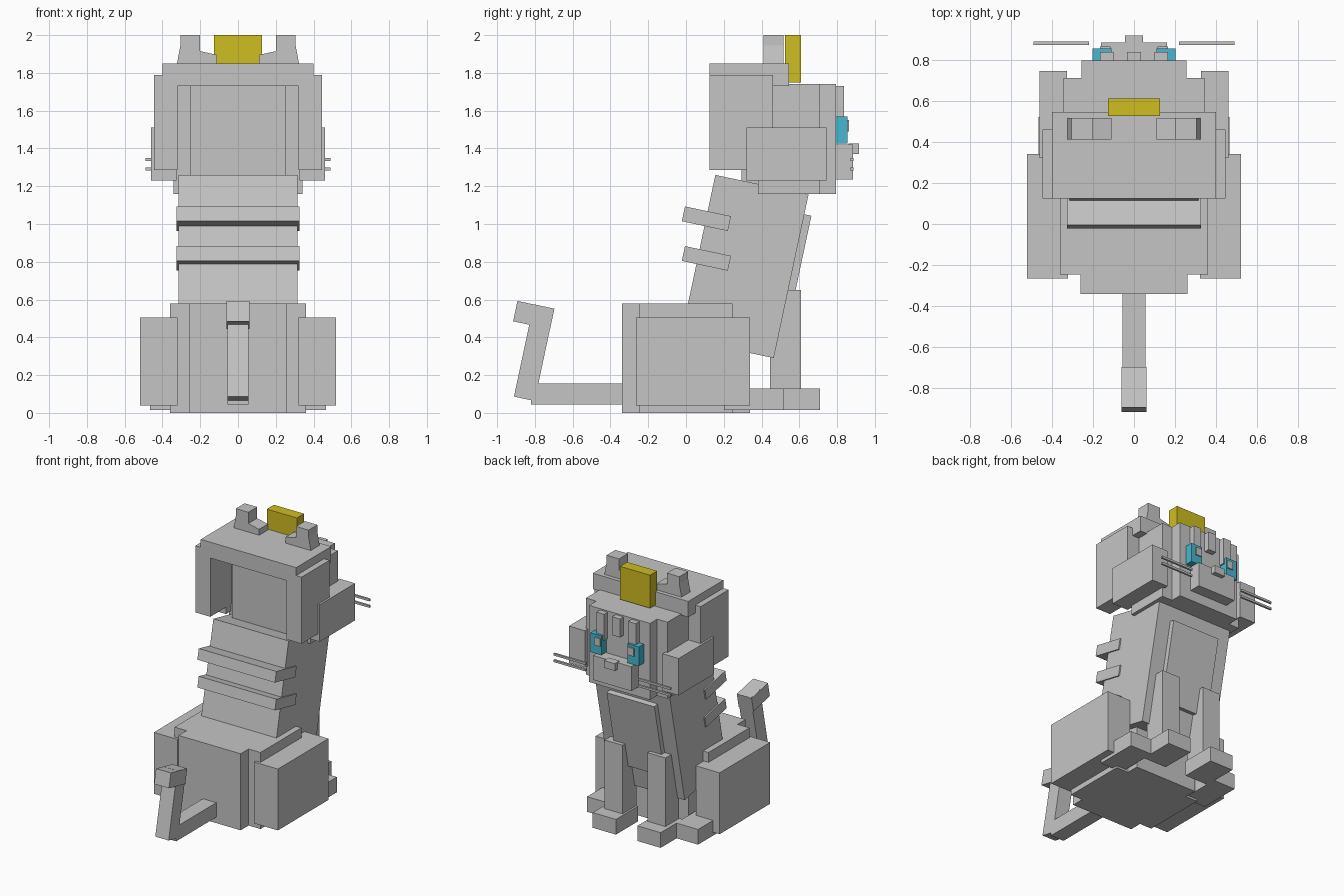
import bpy, bmesh
from math import radians
from mathutils import Matrix, Vector

cube = bpy.data.objects.get("Cube")
if cube:
    bpy.data.objects.remove(cube, do_unlink=True)


def material(name, color):
    m = bpy.data.materials.new(name)
    m.use_nodes = True
    m.diffuse_color = (*color, 1)
    m.node_tree.nodes["Principled BSDF"].inputs["Base Color"].default_value = (*color, 1)
    return m


GREY = material("grey", (0.56, 0.56, 0.56))
YELLOW = material("yellow", (0.62, 0.51, 0.015))
CYAN = material("cyan", (0.06, 0.48, 0.62))
LEAN = Matrix.Rotation(radians(-12), 4, 'X')


def finish(name, bm, mat):
    bmesh.ops.recalc_face_normals(bm, faces=bm.faces)
    me = bpy.data.meshes.new(name)
    bm.to_mesh(me)
    bm.free()
    me.materials.append(mat)
    ob = bpy.data.objects.new(name, me)
    bpy.context.collection.objects.link(ob)
    return ob


def block(name, x, y, z, mat=GREY):
    """Upright box from (low, high) ranges."""
    bm = bmesh.new()
    size = [r[1] - r[0] for r in (x, y, z)]
    mid = Vector([(r[0] + r[1]) / 2 for r in (x, y, z)])
    bmesh.ops.create_cube(bm, size=1, matrix=Matrix.Translation(mid) @ Matrix.Diagonal((*size, 1)))
    return finish(name, bm, mat)


def wide(name, half, y, z, mat=GREY):
    return block(name, (-half, half), y, z, mat)


def pair(name, x, y, z, mat=GREY):
    block("left_" + name, x, y, z, mat)
    block("right_" + name, (-x[1], -x[0]), y, z, mat)


def leaning(name, half, y, z, depth, height):
    """Centred box tipped along the slope of the back."""
    bm = bmesh.new()
    bmesh.ops.create_cube(bm, size=1, matrix=Matrix.Translation((0, y, z)) @ LEAN
                          @ Matrix.Diagonal((2 * half, depth, height, 1)))
    return finish(name, bm, GREY)


# Hindquarters
wide("hips_wide", 0.36, (-0.245, 0.245), (0, 0.58))
wide("hips_long", 0.26, (-0.34, 0.34), (0, 0.58))
pair("haunch", (0.32, 0.52), (-0.265, 0.34), (0.04, 0.505))
pair("hind_foot", (0.28, 0.465), (0.2, 0.52), (0.015, 0.13))

# Front legs
pair("front_leg", (0.105, 0.255), (0.445, 0.61), (0.1, 0.65))
pair("front_paw", (0.09, 0.285), (0.445, 0.71), (0.015, 0.13))

# Leaning torso, chest plate and back ridges
leaning("torso", 0.315, 0.31, 0.775, 0.504, 0.884)
leaning("chest_plate", 0.2, 0.555, 0.765, 0.097, 0.59)
for i, z in enumerate((0.818, 1.028)):
    leaning(f"back_ridge_{i + 1}", 0.325, 0.108, z, 0.249, 0.08)

# Tail
wide("tail_base", 0.056, (-0.82, -0.3), (0.045, 0.155))
leaning("tail_upright", 0.056, -0.804, 0.319, 0.112, 0.5)
leaning("tail_tip", 0.062, -0.806, 0.518, 0.2, 0.11)

# Head and cheeks
wide("head_wide", 0.342, (0.38, 0.71), (1.16, 1.74))
wide("head_long", 0.255, (0.295, 0.795), (1.16, 1.74))
pair("cheek", (0.325, 0.46), (0.32, 0.745), (1.23, 1.51))

# Hood around the back of the head
wide("hood_top", 0.4, (0.125, 0.545), (1.73, 1.85))
pair("hood_side", (0.32, 0.445), (0.125, 0.46), (1.285, 1.79))

# Ears, extruded from one stepped profile
profile = [(0.305, 2), (0.305, 1.945), (0.325, 1.84), (0.11, 1.84), (0.11, 1.895), (0.2, 1.915), (0.2, 2)]
for side, s in (("left", 1), ("right", -1)):
    bm = bmesh.new()
    face = bm.faces.new([bm.verts.new((s * x, 0.41, z)) for x, z in profile])
    ext = bmesh.ops.extrude_face_region(bm, geom=[face])
    moved = [v for v in ext["geom"] if isinstance(v, bmesh.types.BMVert)]
    bmesh.ops.translate(bm, verts=moved, vec=(0, 0.105, 0))
    finish(side + "_ear", bm, GREY)

# Forehead tag
wide("forehead_tag", 0.126, (0.525, 0.61), (1.75, 2), YELLOW)

# Face
wide("muzzle", 0.16, (0.78, 0.883), (1.235, 1.42))
wide("nose", 0.045, (0.86, 0.917), (1.37, 1.425))
wide("middle_stripe", 0.033, (0.78, 0.837), (1.59, 1.73))
pair("brow_stripe", (0.1, 0.165), (0.78, 0.837), (1.53, 1.73))
pair("eye", (0.11, 0.203), (0.78, 0.855), (1.425, 1.57), CYAN)
pair("pupil", (0.115, 0.165), (0.85, 0.863), (1.49, 1.55))
pair("upper_whisker", (0.22, 0.49), (0.872, 0.887), (1.333, 1.349))
pair("lower_whisker", (0.22, 0.49), (0.872, 0.887), (1.284, 1.3))
